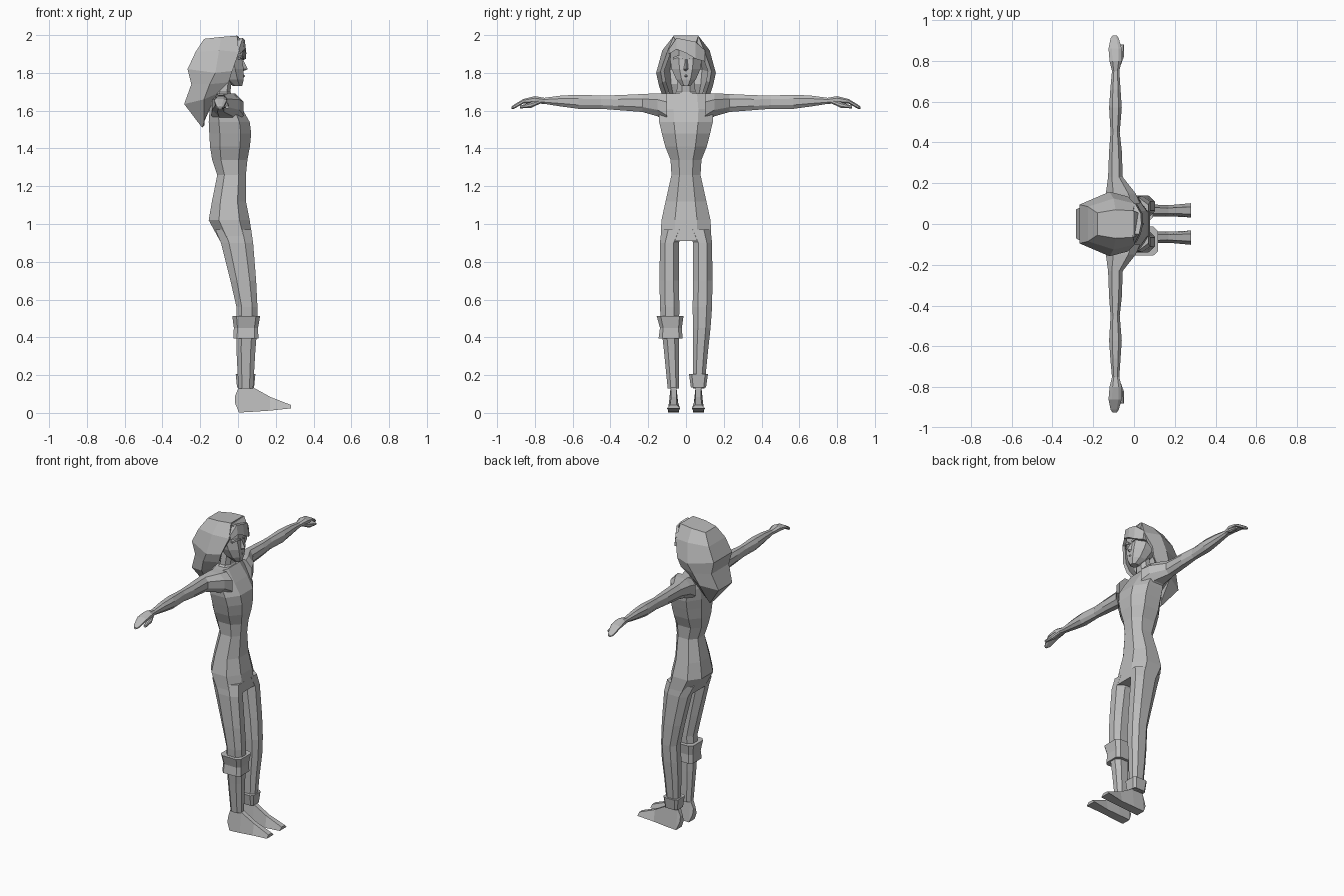
import bpy, bmesh

grey = bpy.data.materials.new("plain grey")
grey.diffuse_color = (0.5, 0.5, 0.5, 1)


def finish(name, bm, mirror=False, thickness=0):
    bmesh.ops.remove_doubles(bm, verts=bm.verts[:], dist=0.0005)
    bmesh.ops.recalc_face_normals(bm, faces=bm.faces[:])
    mesh = bpy.data.meshes.new(name)
    bm.to_mesh(mesh)
    bm.free()
    mesh.materials.append(grey)
    ob = bpy.data.objects.new(name, mesh)
    bpy.context.collection.objects.link(ob)
    if mirror:
        ob.modifiers.new("mirror", 'MIRROR').use_axis = (False, True, False)
    if thickness:
        mod = ob.modifiers.new("shell", 'SOLIDIFY')
        mod.thickness = thickness
        mod.offset = -1
    return ob


def loft(name, rings, closed=True, caps=True, mirror=False, thickness=0):
    bm = bmesh.new()
    vs = [[bm.verts.new(p) for p in r] for r in rings]
    n = len(rings[0])
    for a, b in zip(vs, vs[1:]):
        for i in range(n if closed else n - 1):
            j = (i + 1) % n
            bm.faces.new((a[i], a[j], b[j], b[i]))
    if caps:
        bm.faces.new(vs[0])
        bm.faces.new(vs[-1])
    return finish(name, bm, mirror, thickness)


def octagon(u0, u1, v0, v1, k=0.5, m=0.45):
    # eight-sided section: k and m are the flat fractions of the two spans
    cu, cv, hu, hv = (u0 + u1) / 2, (v0 + v1) / 2, (u1 - u0) / 2, (v1 - v0) / 2
    pts = [(1, -m), (1, m), (k, 1), (-k, 1), (-1, m), (-1, -m), (-k, -1), (k, -1)]
    return [(cu + hu * a, cv + hv * b) for a, b in pts]


def level(z, x0, x1, y0, y1, **kw):
    return [(x, y, z) for x, y in octagon(x0, x1, y0, y1, **kw)]


def slice_y(y, x0, x1, z0, z1, **kw):
    return [(x, y, z) for x, z in octagon(x0, x1, z0, z1, **kw)]


# Torso: height, back, front, half width
torso = [(0.91, -0.095, 0.078, 0.135), (1.02, -0.155, 0.062, 0.13),
         (1.12, -0.138, 0.042, 0.108), (1.26, -0.11, 0.042, 0.077),
         (1.34, -0.137, 0.05, 0.082), (1.41, -0.148, 0.063, 0.11),
         (1.48, -0.152, 0.07, 0.128), (1.54, -0.155, 0.062, 0.142),
         (1.61, -0.15, 0.022, 0.145), (1.69, -0.12, -0.03, 0.13)]
loft("torso", [level(z, a, b, -w, w) for z, a, b, w in torso])

# Neck and collar
loft("neck", [level(z, a, b, -w, w) for z, a, b, w in [
    (1.66, -0.13, -0.02, 0.09), (1.70, -0.115, -0.04, 0.05), (1.79, -0.10, -0.03, 0.043)]])

# Legs
leg = [(0.97, -0.12, 0.07, 0.0, 0.13), (0.90, -0.09, 0.08, 0.038, 0.138),
       (0.70, -0.04, 0.096, 0.038, 0.14), (0.56, -0.008, 0.103, 0.035, 0.138),
       (0.45, -0.01, 0.102, 0.037, 0.13), (0.33, -0.008, 0.092, 0.036, 0.117),
       (0.13, 0.002, 0.08, 0.036, 0.097)]
loft("leg", [level(*r) for r in leg], mirror=True)

# Feet: position along the foot, bottom, top, inner and outer edge
foot = [(-0.015, 0.05, 0.09, 0.045, 0.088), (0.005, 0.002, 0.14, 0.036, 0.096),
        (0.08, 0.006, 0.135, 0.036, 0.096), (0.17, 0.012, 0.085, 0.038, 0.092),
        (0.28, 0.024, 0.042, 0.032, 0.102)]
loft("foot", [[(x, a, z0), (x, b, z0), (x, b - 0.25 * (b - a), z1), (x, a + 0.25 * (b - a), z1)]
              for x, z0, z1, a, b in foot], mirror=True)

# Knee band on the right leg and ankle band on the left leg
loft("knee_band", [level(z, a, b, c, d, k=0.7, m=0.7) for z, a, b, c, d in [
    (0.395, -0.025, 0.108, -0.145, -0.018), (0.45, -0.022, 0.106, -0.138, -0.022),
    (0.512, -0.03, 0.117, -0.155, -0.013)]])
loft("ankle_band", [level(z, a, b, c, d, k=0.7, m=0.7) for z, a, b, c, d in [
    (0.135, -0.005, 0.085, 0.026, 0.106), (0.205, -0.012, 0.092, 0.016, 0.116)]])

# Arms with hand
arm = [(0.10, -0.14, 0.03, 1.53, 1.69), (0.15, -0.138, 0.008, 1.57, 1.692),
       (0.23, -0.127, -0.055, 1.593, 1.688), (0.36, -0.122, -0.06, 1.603, 1.682),
       (0.45, -0.115, -0.07, 1.61, 1.68), (0.57, -0.122, -0.06, 1.61, 1.684),
       (0.66, -0.116, -0.066, 1.622, 1.68), (0.75, -0.108, -0.072, 1.636, 1.668),
       (0.80, -0.12, -0.06, 1.638, 1.677), (0.86, -0.125, -0.06, 1.638, 1.662),
       (0.91, -0.115, -0.075, 1.61, 1.632), (0.925, -0.105, -0.085, 1.608, 1.62)]
loft("arm", [slice_y(*r) for r in arm], mirror=True)
loft("thumb", [slice_y(*r) for r in [
    (0.77, -0.09, -0.068, 1.638, 1.66), (0.82, -0.08, -0.05, 1.615, 1.645),
    (0.88, -0.066, -0.048, 1.612, 1.626)]], mirror=True)

# Head
head = [(1.73, -0.025, 0.022, 0.022), (1.765, -0.08, 0.03, 0.052),
        (1.82, -0.12, 0.03, 0.076), (1.87, -0.14, 0.022, 0.084),
        (1.93, -0.14, 0.028, 0.08), (1.975, -0.11, -0.01, 0.055)]
loft("head", [level(z, a, b, -w, w, k=0.4) for z, a, b, w in head])

# Nose, mouth and eyebrows
loft("nose", [[(0.02, -w, z), (x, 0, z), (0.02, w, z)] for z, x, w in [
    (1.81, 0.03, 0.014), (1.82, 0.052, 0.018), (1.872, 0.026, 0.008)]])
loft("mouth", [[(0.02, -w, z), (x, 0, z), (0.02, w, z)] for z, x, w in [
    (1.776, 0.03, 0.012), (1.784, 0.038, 0.022), (1.793, 0.03, 0.01)]])
loft("eyebrow", [[(0.0, y, z - 0.006), (x, y, z - 0.006), (x, y, z + 0.006), (0.0, y, z + 0.006)]
                 for y, x, z in [(0.015, 0.031, 1.878), (0.045, 0.026, 1.886), (0.07, 0.01, 1.876)]],
     mirror=True)

# Hair shell: each row runs front edge, side, back on one side, then mirrored
rows = [[(-0.005, 0.065, 1.997), (-0.09, 0.07, 1.99), (-0.18, 0.055, 1.98)],
        [(0.005, 0.10, 1.91), (-0.10, 0.125, 1.92), (-0.225, 0.085, 1.91)],
        [(-0.03, 0.135, 1.81), (-0.12, 0.158, 1.80), (-0.267, 0.095, 1.82)],
        [(-0.05, 0.125, 1.75), (-0.15, 0.145, 1.74), (-0.247, 0.09, 1.74)],
        [(-0.11, 0.105, 1.69), (-0.18, 0.12, 1.66), (-0.285, 0.07, 1.635)],
        [(-0.165, 0.05, 1.58), (-0.18, 0.04, 1.54), (-0.19, 0.025, 1.51)]]
rows = [r + [(x, -y, z) for x, y, z in reversed(r)] for r in rows]
hair = loft("hair", rows, closed=False, caps=False, thickness=0.02)
loft("hair_top", [[(x, s * y, z) for x, y, z in rows[0][:3]] for s in (1, -1)],
     closed=False, caps=False, thickness=0.008)

# Fringe swept across the forehead from one side
loft("fringe", [[(x - 0.05, y, z1), (x, y, z1), (x + 0.008, y, z0), (x - 0.04, y, z0)]
                for y, x, z0, z1 in [(-0.09, 0.005, 1.90, 1.925), (-0.05, 0.025, 1.925, 1.985),
                                     (0.0, 0.036, 1.905, 1.975), (0.05, 0.034, 1.875, 1.965),
                                     (0.10, 0.006, 1.86, 1.92)]])
loft("fringe_crown", [[(0.0, -0.065, 1.99), (0.0, 0.065, 1.995), (-0.04, 0.06, 1.985), (-0.04, -0.06, 1.985)],
                      [(0.024, -0.05, 1.96), (0.03, 0.05, 1.95), (-0.04, 0.06, 1.94), (-0.04, -0.06, 1.94)]])
